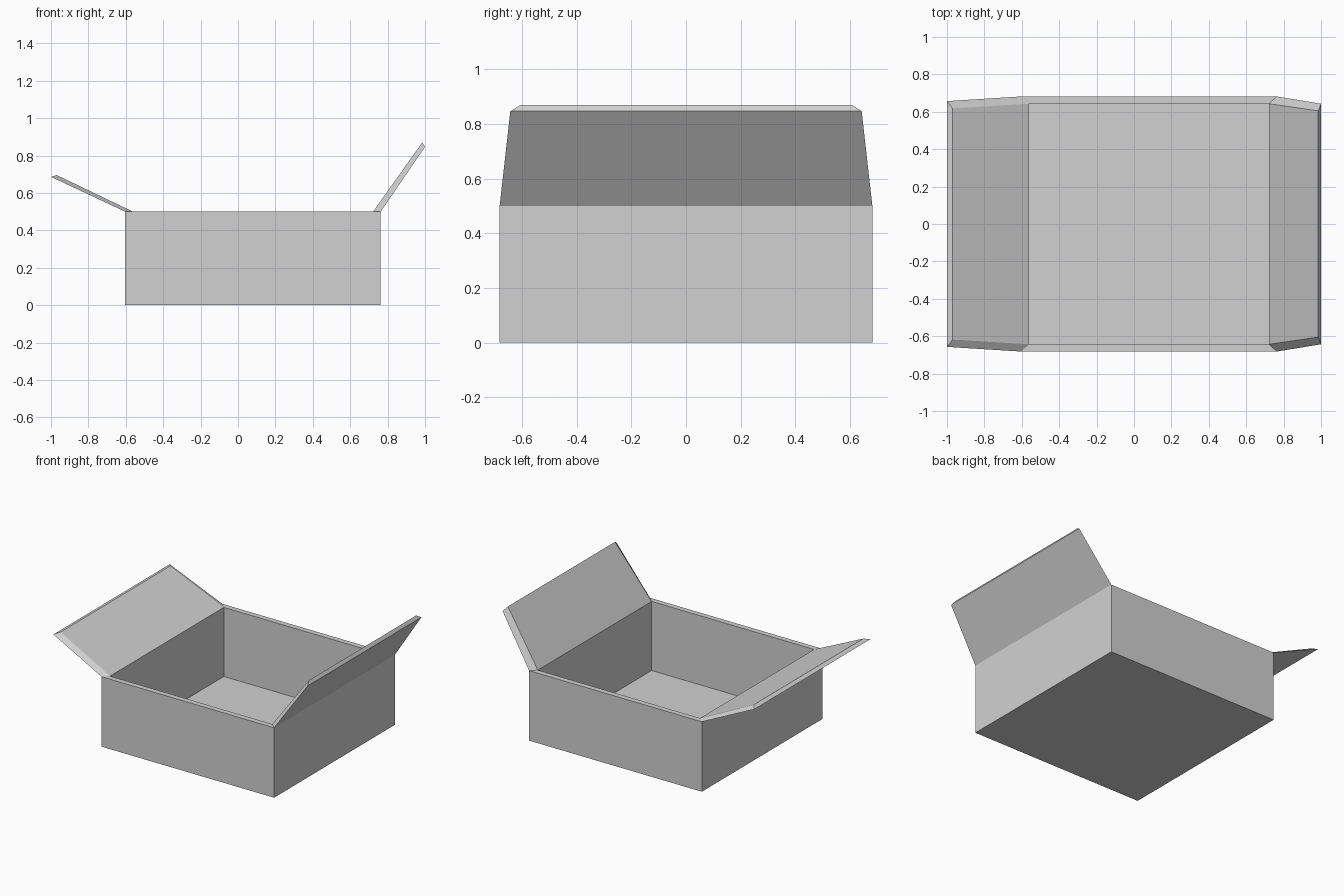
import bpy
import bmesh

cube = bpy.data.objects.get("Cube")
if cube:
    bpy.data.objects.remove(cube, do_unlink=True)

grey = bpy.data.materials.new("light grey card")
grey.use_nodes = True
grey.diffuse_color = (0.64, 0.64, 0.64, 1)
grey.node_tree.nodes["Principled BSDF"].inputs["Base Color"].default_value = grey.diffuse_color

HALF_DEPTH, INNER_DEPTH = 0.682, 0.643
HEIGHT, FLOOR = 0.5, 0.006
LEFT, RIGHT, WALL = -0.603, 0.763, 0.041


def loft(name, loops):
    """Join four-sided loops in order and cap both ends."""
    bm = bmesh.new()
    rings = [[bm.verts.new(p) for p in loop] for loop in loops]
    for a, b in zip(rings, rings[1:]):
        for i in range(4):
            j = (i + 1) % 4
            bm.faces.new((a[i], a[j], b[j], b[i]))
    bm.faces.new(rings[0])
    bm.faces.new(rings[-1])
    bmesh.ops.recalc_face_normals(bm, faces=bm.faces)
    mesh = bpy.data.meshes.new(name)
    bm.to_mesh(mesh)
    bm.free()
    mesh.materials.append(grey)
    obj = bpy.data.objects.new(name, mesh)
    bpy.context.collection.objects.link(obj)
    return obj


def rectangle(x0, x1, half_y, z):
    return [(x0, -half_y, z), (x1, -half_y, z), (x1, half_y, z), (x0, half_y, z)]


def flap_section(outer, inner, outer_y, inner_y):
    """Cross-section across the flap, bevelled at both ends."""
    (xo, zo), (xi, zi) = outer, inner
    return [(xo, -outer_y, zo), (xo, outer_y, zo), (xi, inner_y, zi), (xi, -inner_y, zi)]


# Open box: outer wall, rim, inner wall and thin floor
loft("box_body", [
    rectangle(LEFT, RIGHT, HALF_DEPTH, 0),
    rectangle(LEFT, RIGHT, HALF_DEPTH, HEIGHT),
    rectangle(LEFT + WALL, RIGHT - WALL, INNER_DEPTH, HEIGHT),
    rectangle(LEFT + WALL, RIGHT - WALL, INNER_DEPTH, FLOOR),
])

# Low flap on the -x side
loft("right_flap", [
    flap_section((LEFT, HEIGHT), (LEFT + WALL, HEIGHT), HALF_DEPTH, INNER_DEPTH),
    flap_section((-1.0, 0.686), (-0.97, 0.696), 0.657, 0.618),
])

# Steep flap on the +x side
loft("left_flap", [
    flap_section((RIGHT, HEIGHT), (RIGHT - WALL, HEIGHT), HALF_DEPTH, INNER_DEPTH),
    flap_section((1.0, 0.847), (0.985, 0.87), 0.643, 0.605),
])
